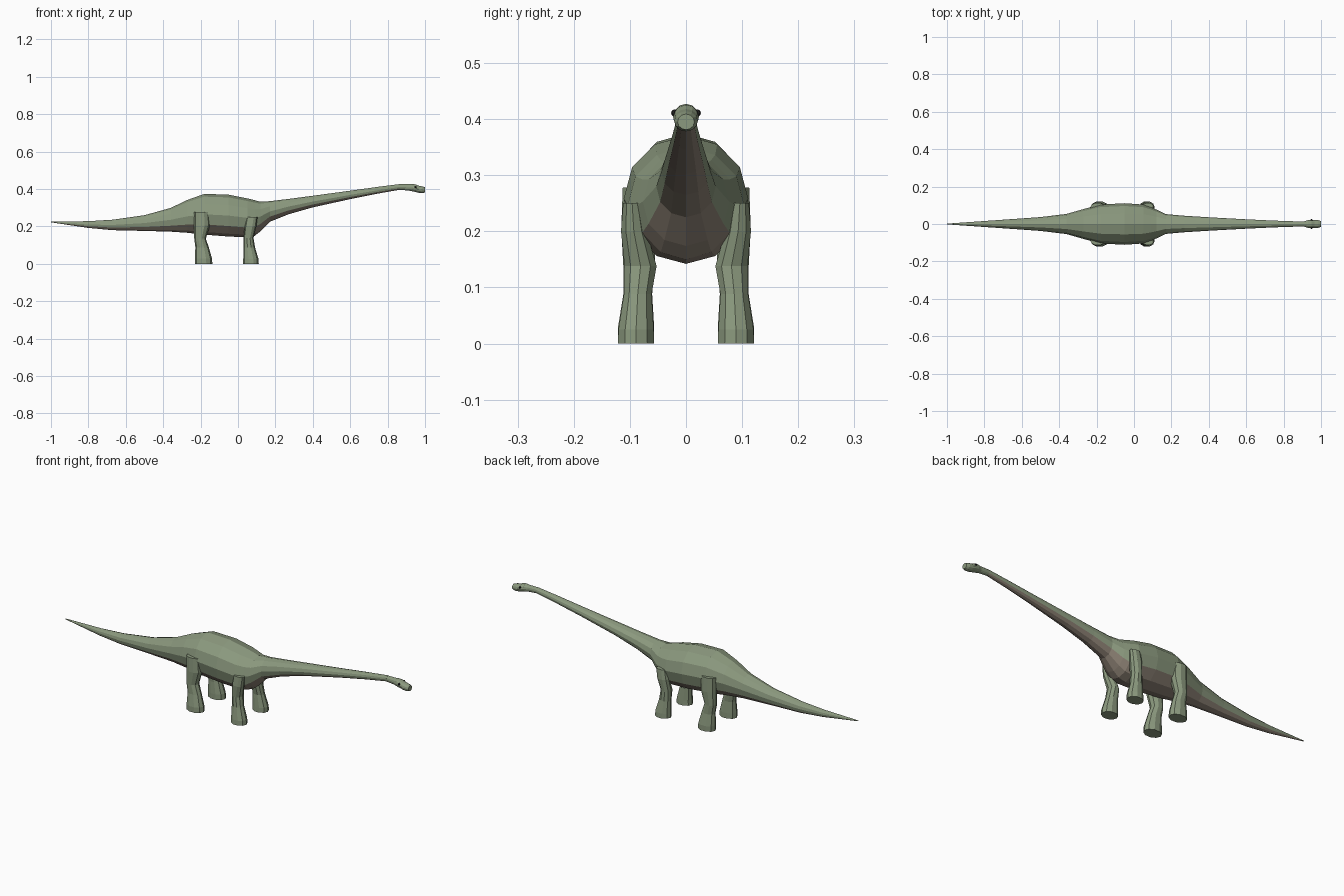
import bpy, bmesh
from math import sin, cos, pi


def material(name, rgb):
    m = bpy.data.materials.new(name)
    m.diffuse_color = (*rgb, 1)
    return m


GREEN = material("hide_green", (0.26, 0.32, 0.21))
BELLY = material("belly_brown", (0.27, 0.225, 0.18))
DARK = material("eye_dark", (0.015, 0.015, 0.015))


def loft(name, rings, mats, belly=()):
    """Skin closed rings of points; side indices in belly get the second material."""
    bm = bmesh.new()
    loops = [[bm.verts.new(p) for p in ring] for ring in rings]
    n = len(loops[0])
    for a, b in zip(loops, loops[1:]):
        for i in range(n):
            j = (i + 1) % n
            f = bm.faces.new((a[i], a[j], b[j], b[i]))
            f.material_index = 1 if i in belly else 0
    bm.faces.new(loops[0][::-1])
    bm.faces.new(loops[-1])
    bmesh.ops.recalc_face_normals(bm, faces=bm.faces)
    me = bpy.data.meshes.new(name)
    bm.to_mesh(me)
    bm.free()
    for m in mats:
        me.materials.append(m)
    ob = bpy.data.objects.new(name, me)
    bpy.context.collection.objects.link(ob)
    return ob


def body_ring(x, top, bottom, w, n=12):
    c, h = (top + bottom) / 2, (top - bottom) / 2
    return [(x, w * sin(2 * pi * i / n), c + h * cos(2 * pi * i / n)) for i in range(n)]


# Tail, trunk and neck: x, top, bottom, half width
BODY = [
    (-1.00, 0.226, 0.222, 0.002), (-0.80, 0.228, 0.192, 0.016),
    (-0.67, 0.236, 0.180, 0.025), (-0.50, 0.260, 0.176, 0.037),
    (-0.36, 0.299, 0.172, 0.054), (-0.27, 0.342, 0.166, 0.080),
    (-0.18, 0.374, 0.156, 0.104), (-0.05, 0.370, 0.146, 0.111),
    (0.05, 0.350, 0.142, 0.104), (0.09, 0.340, 0.150, 0.090),
    (0.12, 0.332, 0.174, 0.077), (0.17, 0.335, 0.225, 0.053),
    (0.27, 0.347, 0.265, 0.044), (0.40, 0.364, 0.302, 0.036),
    (0.60, 0.391, 0.346, 0.025), (0.75, 0.412, 0.376, 0.018),
    (0.87, 0.427, 0.397, 0.014),
]
loft("body", [body_ring(*r) for r in BODY], [GREEN, BELLY], belly=(4, 5, 6, 7))

# Head and muzzle
HEAD = [
    (0.86, 0.426, 0.396, 0.0135), (0.91, 0.426, 0.392, 0.0145),
    (0.93, 0.427, 0.388, 0.021), (0.95, 0.425, 0.384, 0.023),
    (0.965, 0.418, 0.380, 0.022), (0.985, 0.414, 0.378, 0.021),
    (1.00, 0.409, 0.381, 0.015),
]
loft("head", [body_ring(*r) for r in HEAD], [GREEN])

# Legs: z, centre x, radius x, centre y, radius y
HIND = [
    (0.000, -0.184, 0.047, 0.089, 0.034), (0.028, -0.185, 0.046, 0.089, 0.034),
    (0.088, -0.192, 0.036, 0.086, 0.027), (0.135, -0.203, 0.031, 0.084, 0.029),
    (0.205, -0.192, 0.042, 0.084, 0.033), (0.278, -0.194, 0.041, 0.087, 0.027),
]
FORE = [
    (0.000, 0.069, 0.042, 0.089, 0.034), (0.025, 0.069, 0.041, 0.089, 0.033),
    (0.088, 0.060, 0.031, 0.086, 0.026), (0.138, 0.056, 0.027, 0.081, 0.030),
    (0.200, 0.067, 0.031, 0.093, 0.024), (0.250, 0.075, 0.029, 0.096, 0.017),
]


def leg(name, rows, side, n=10):
    rings = [[(cx + rx * cos(2 * pi * i / n), side * (cy + ry * sin(2 * pi * i / n)), z)
              for i in range(n)] for z, cx, rx, cy, ry in rows]
    loft(name, rings, [GREEN])


for side, label in ((-1, "right"), (1, "left")):
    leg("hind_leg_" + label, HIND, side)
    leg("front_leg_" + label, FORE, side)
    # Eyes
    bpy.ops.mesh.primitive_uv_sphere_add(segments=8, ring_count=6, radius=0.006,
                                         location=(0.95, side * 0.0205, 0.411))
    eye = bpy.context.object
    eye.name = "eye_" + label
    eye.data.materials.append(DARK)
